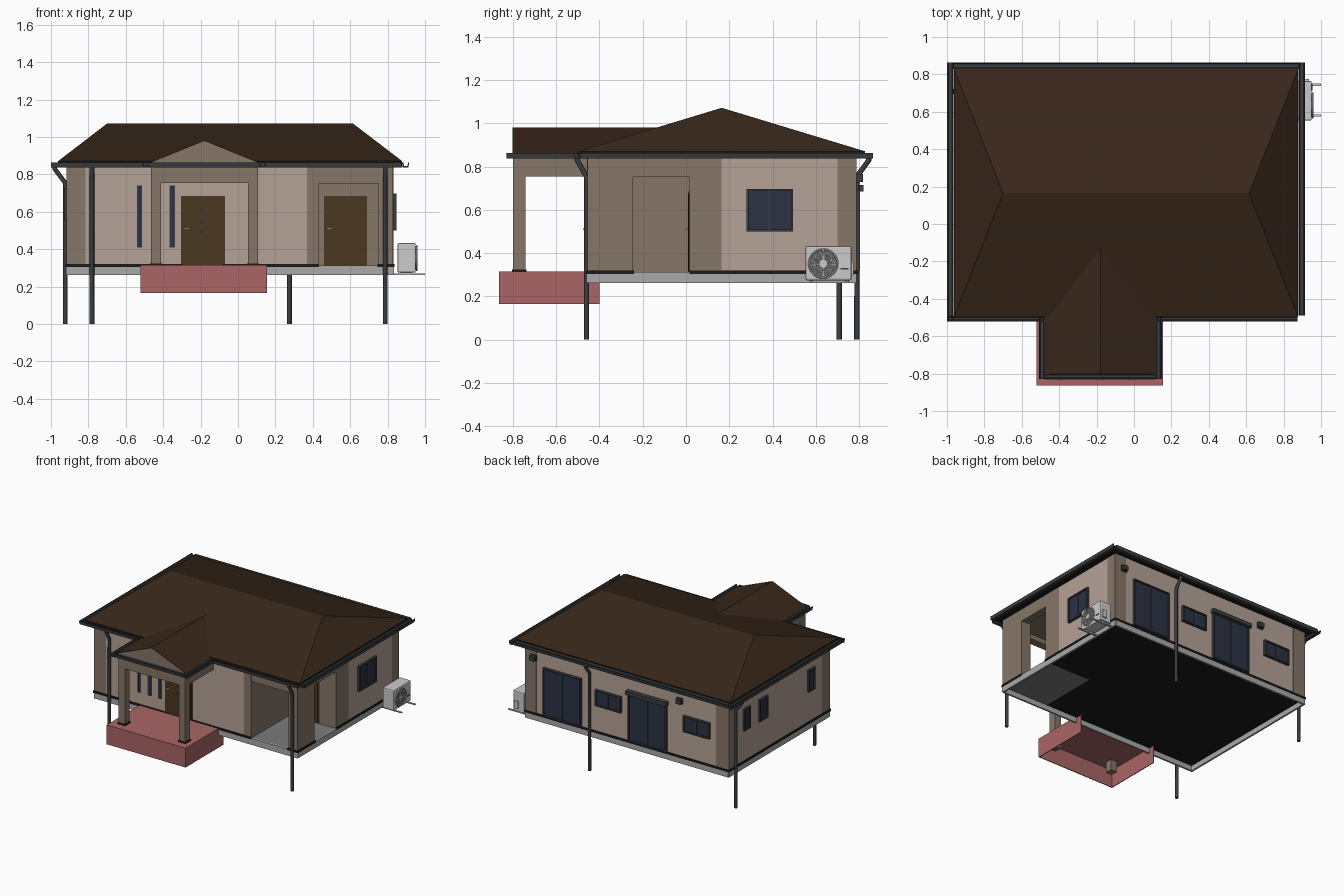
import bpy, bmesh, math
from mathutils import Vector

if "Cube" in bpy.data.objects:
    bpy.data.objects.remove(bpy.data.objects["Cube"])


def mat(name, *rgb):
    m = bpy.data.materials.new(name)
    m.diffuse_color = (*rgb, 1)
    m.use_nodes = True
    m.node_tree.nodes["Principled BSDF"].inputs["Base Color"].default_value = m.diffuse_color
    return m


TAN = mat("light_render", .46, .36, .31)
BROWN = mat("dark_render", .24, .18, .14)
ROOF = mat("roof_brown", .04, .02, .011)
METAL = mat("dark_metal", .045, .047, .05)
BLACK = mat("black_trim", .01, .01, .01)
GLASS = mat("dark_glass", .025, .032, .06)
RED = mat("red_tile", .4, .13, .13)
DOOR = mat("door_wood", .07, .038, .015)
GREY = mat("concrete", .4, .4, .4)
FLOOR = mat("alcove_floor_grey", .2, .2, .2)
WHITE = mat("unit_casing", .55, .55, .55)


def make(name, bm, m):
    bmesh.ops.recalc_face_normals(bm, faces=bm.faces)
    me = bpy.data.meshes.new(name)
    bm.to_mesh(me)
    bm.free()
    me.materials.append(m)
    ob = bpy.data.objects.new(name, me)
    bpy.context.collection.objects.link(ob)
    return ob


def box(name, x0, x1, y0, y1, z0, z1, m, bevel=0):
    bm = bmesh.new()
    bmesh.ops.create_cube(bm, size=1)
    for v in bm.verts:
        v.co = ((x0 + x1) / 2 + v.co.x * (x1 - x0), (y0 + y1) / 2 + v.co.y * (y1 - y0),
                (z0 + z1) / 2 + v.co.z * (z1 - z0))
    if bevel:
        bmesh.ops.bevel(bm, geom=bm.edges[:], offset=bevel, segments=2, affect='EDGES', profile=.5)
    return make(name, bm, m)


# House outline planes
X0, X1, Y0, Y1 = -.915, .83, -.455, .785


def on_wall(name, side, a0, a1, z0, z1, d0, d1, m):
    """Box laid on a wall: a = position along it, d = distance outwards."""
    if side == 'front':
        return box(name, a0, a1, Y0 - d1, Y0 - d0, z0, z1, m)
    if side == 'back':
        return box(name, a0, a1, Y1 + d0, Y1 + d1, z0, z1, m)
    if side == 'left':
        return box(name, X0 - d1, X0 - d0, a0, a1, z0, z1, m)
    return box(name, X1 + d0, X1 + d1, a0, a1, z0, z1, m)


def window(name, side, a0, a1, z0, z1, d=.016, t=.01, split=True):
    on_wall(name + "_glass", side, a0 + t / 2, a1 - t / 2, z0 + t / 2, z1 - t / 2, -.005, d * .5, GLASS)
    for i, a in enumerate((a0, a1 - t)):
        on_wall(f"{name}_jamb_{i}", side, a, a + t, z0, z1, -.005, d, METAL)
    for i, z in enumerate((z0, z1 - t)):
        on_wall(f"{name}_rail_{i}", side, a0 + t, a1 - t, z, z + t, -.005, d, METAL)
    if split:
        c = (a0 + a1) / 2
        on_wall(name + "_mullion", side, c - t / 3, c + t / 3, z0 + t, z1 - t, -.005, d * .8, METAL)


# Foundation rim, open below, with the floor recessed above it
for side, a0, a1 in (('front', X0, X1), ('back', X0, X1), ('left', Y0, Y1), ('right', Y0, Y1)):
    on_wall(f"foundation_rim_{side}", side, a0, a1, .262, .312, -.01, .004, GREY)
box("floor_main", X0, .43, Y0, Y1, .302, .311, BLACK)
box("floor_rear", .43, X1, .02, Y1, .302, .311, BLACK)
box("alcove_floor", .43, X1, Y0, .02, .302, .312, FLOOR)

# Walls: main block plus rear block leave an entrance alcove at front right
box("main_wall_block", X0, .43, Y0, Y1, .31, .85, TAN)
box("rear_wall_block", .43, X1, .02, Y1, .31, .85, TAN)
box("alcove_corner_pier", .75, X1, Y0, -.245, .31, .85, BROWN)
box("alcove_front_lintel", .43, .75, Y0, Y0 + .06, .752, .85, BROWN)
box("alcove_side_lintel", X1 - .06, X1, -.245, .02, .752, .85, BROWN)
box("alcove_ceiling", .43, X1 - .06, Y0 + .06, .02, .79, .85, BROWN)
box("alcove_inner_wall", .428, .434, Y0 + .001, .02, .312, .8, BROWN)
box("alcove_back_wall", .43, X1, .016, .021, .312, .8, BROWN)

# Darker render on corners
for side, a0, a1 in (('front', X0, -.815), ('front', .37, .433), ('right', .02, .165), ('right', .70, Y1),
                     ('back', .735, X1), ('back', X0, -.81), ('left', .70, Y1), ('left', Y0, -.36)):
    on_wall(f"{side}_dark_panel", side, a0, a1, .312, .85, -.002, .002, BROWN)

# Dark drip trim along wall bottoms
for side, a0, a1 in (('front', X0, .43), ('front', .75, X1), ('right', Y0, -.245), ('right', .02, Y1),
                     ('back', X0, X1), ('left', Y0, Y1)):
    on_wall(f"{side}_base_trim", side, a0 - .004, a1 + .004, .305, .32, -.005, .008, BLACK)

# Windows
window("right_window", 'right', .28, .495, .50, .697, .018)
for i, (a0, a1) in enumerate(((.53, .61), (.32, .42), (-.26, -.18))):
    window(f"left_window_{i}", 'left', a0, a1, .555, .725, split=False)
for i, a in enumerate((-.54, -.453, -.366)):
    window(f"front_slit_{i}", 'front', a, a + .028, .41, .742, .005, .005, False)
for i, (a0, a1) in enumerate(((.345, .67), (-.39, -.062))):
    window(f"patio_door_{i}", 'back', a0, a1, .32, .695, .02)
for i, (a0, a1) in enumerate(((.0, .22), (-.76, -.535))):
    window(f"back_window_{i}", 'back', a0, a1, .52, .645, .02)
on_wall("shutter_box", 'back', -.40, -.052, .685, .715, 0, .035, METAL)

# Vent hoods on the back wall
for i, a in enumerate((.755, -.5)):
    on_wall(f"vent_plate_{i}", 'back', a - .025, a + .025, .725, .77, 0, .01, METAL)
    on_wall(f"vent_hood_{i}", 'back', a - .02, a + .02, .73, .765, .01, .032, METAL)


# Doors with handles
def door(name, x0, x1, y, handle_x):
    box(name, x0, x1, y - .006, y, .314, .686, DOOR)
    box(name + "_leaf", x0 + .012, x1 - .012, y - .009, y - .006, .316, .674, DOOR)
    box(name + "_handle", handle_x, handle_x + .028, y - .02, y - .012, .508, .515, WHITE)


door("front_door", -.305, -.07, Y0, -.288)
door("alcove_door", .46, .69, .018, .475)
for i, z in enumerate((.49, .55, .61)):
    box(f"front_door_light_{i}", -.2, -.184, Y0 - .011, Y0 - .006, z - .009, z + .009, GLASS)

# Porch base: open shell without bottom or back
box("porch_floor", -.522, .155, -.864, -.40, .303, .315, RED)
box("porch_base_front", -.522, .155, -.864, -.858, .165, .305, RED)
for n, x in (("left", -.522), ("right", .149)):
    box(f"porch_base_{n}", x, x + .006, -.864, -.40, .165, .305, RED)

# Porch columns and beams
for n, x in (("left", -.465), ("right", .053)):
    box(f"porch_column_{n}", x, x + .054, -.80, -.742, .22, .85, BROWN)
    box(f"porch_column_foot_{n}", x - .005, x + .059, -.805, -.737, .315, .325, BLACK)
    box(f"porch_beam_{n}", x, x + .054, -.742, Y0, .755, .85, BROWN)
box("porch_beam_front", -.411, .053, -.80, -.742, .755, .85, BROWN)
box("porch_ceiling", -.411, .053, -.742, Y0, .83, .85, BROWN)

# Hipped main roof on a thin eave board
bm = bmesh.new()
ex0, ex1, ey0, ey1 = -.962, .878, -.497, .828
lo = [bm.verts.new((x, y, .871)) for x, y in ((ex0, ey0), (ex1, ey0), (ex1, ey1), (ex0, ey1))]
a, b = bm.verts.new((-.70, .165, 1.072)), bm.verts.new((.615, .165, 1.072))
for f in ((lo[0], lo[1], b, a), (lo[1], lo[2], b), (lo[2], lo[3], a, b), (lo[3], lo[0], a), lo[::-1]):
    bm.faces.new(f)
make("main_roof", bm, ROOF)
box("main_eave_board", ex0, ex1, ey0, ey1, .848, .871, BLACK)

# Porch gable roof with rendered front panel
bm = bmesh.new()
ends = [[bm.verts.new((x, y, z)) for x, z in ((-.475, .862), (.115, .862), (-.18, .982))] for y in (-.802, -.13)]
bm.faces.new(ends[0])
bm.faces.new(ends[1])
for i in range(3):
    j = (i + 1) % 3
    bm.faces.new((ends[0][i], ends[0][j], ends[1][j], ends[1][i]))
make("porch_roof", bm, ROOF)
bm = bmesh.new()
bm.faces.new([bm.verts.new((x, -.804, z)) for x, z in ((-.46, .85), (.1, .85), (.1, .866), (-.18, .979), (-.46, .866))])
make("porch_gable_panel", bm, BROWN)
box("porch_eave_board", -.475, .115, -.80, -.5, .848, .863, BLACK)


# Gutters: U-shaped channels
def gutter(name, axis, c, w, s0, s1):
    h, t = w / 2, .005
    prof = [(-h, .863), (-h * .75, .837), (h * .75, .837), (h, .863), (h - t, .863),
            (h * .75 - t, .845), (-h * .75 + t, .845), (-h + t, .863)]
    bm = bmesh.new()
    rings = [[bm.verts.new((s, c + p, z) if axis == 'x' else (c + p, s, z)) for p, z in prof] for s in (s0, s1)]
    for i in range(8):
        j = (i + 1) % 8
        bm.faces.new((rings[0][i], rings[0][j], rings[1][j], rings[1][i]))
    for r in rings:
        bm.faces.new(r)
    make(name, bm, METAL)


gutter("gutter_front_left", 'x', -.505, .03, -1, -.475)
gutter("gutter_front_right", 'x', -.505, .03, .115, .875)
gutter("gutter_back", 'x', .846, .036, -.965, .88)
gutter("gutter_left", 'y', -.982, .036, -.515, .864)
gutter("gutter_right", 'y', .897, .036, -.49, .864)
gutter("porch_gutter_front", 'x', -.815, .032, -.475, .115)
gutter("porch_gutter_left", 'y', -.492, .034, -.83, -.5)
gutter("porch_gutter_right", 'y', .132, .034, -.83, -.5)


# Downpipes with an elbow up to the gutter
def pipe(name, pts, r, m):
    cu = bpy.data.curves.new(name, 'CURVE')
    cu.dimensions = '3D'
    cu.bevel_depth, cu.bevel_resolution, cu.use_fill_caps = r, 2, True
    sp = cu.splines.new('POLY')
    sp.points.add(len(pts) - 1)
    for p, q in zip(sp.points, pts):
        p.co = (*q, 1)
    cu.materials.append(m)
    bpy.context.collection.objects.link(bpy.data.objects.new(name, cu))


for n, x, y, gx, gy in (("front_left", -.781, -.46, -.781, -.503), ("front_right", .787, -.46, .787, -.503),
                        ("back", .275, .79, .275, .845), ("left", -.924, .708, -.98, .708)):
    pipe(f"downpipe_{n}", [(x, y, 0), (x, y, .755), (gx, gy, .83), (gx, gy, .845)], .0125, METAL)

# Outdoor air unit
box("air_unit_body", .853, .95, .553, .765, .275, .433, WHITE, .007)
for i, y in enumerate((.58, .745)):
    box(f"air_unit_foot_{i}", .835, 1.0, y - .006, y + .006, .262, .27, WHITE)
    box(f"air_unit_leg_{i}", .87, .93, y - .008, y + .008, .268, .282, WHITE)
fc = Vector((.951, .634, .352))
for i, r in enumerate((.066, .054, .042, .03)):
    bpy.ops.mesh.primitive_torus_add(major_segments=32, minor_segments=6, major_radius=r,
                                     minor_radius=.004 if i == 0 else .0015,
                                     location=fc + Vector((.004, 0, 0)), rotation=(0, math.pi / 2, 0))
    bpy.context.object.name = f"fan_grille_ring_{i}"
    bpy.context.object.data.materials.append(WHITE)
for n, r, d, m in (("fan_recess", .064, .003, FLOOR), ("fan_hub", .018, .014, WHITE)):
    bpy.ops.mesh.primitive_cylinder_add(vertices=32, radius=r, depth=d, location=fc, rotation=(0, math.pi / 2, 0))
    bpy.context.object.name = n
    bpy.context.object.data.materials.append(m)
for i in range(12):
    d = Vector((0, math.cos(i * math.pi / 6), math.sin(i * math.pi / 6)))
    q = fc + Vector((.004, 0, 0))
    pipe(f"fan_spoke_{i}", [q + d * .016, q + d * .066], .0018, WHITE)
box("air_unit_valve_cover", .90, .935, .763, .775, .30, .36, WHITE)
box("air_unit_handle", .948, .954, .715, .75, .325, .332, METAL)
